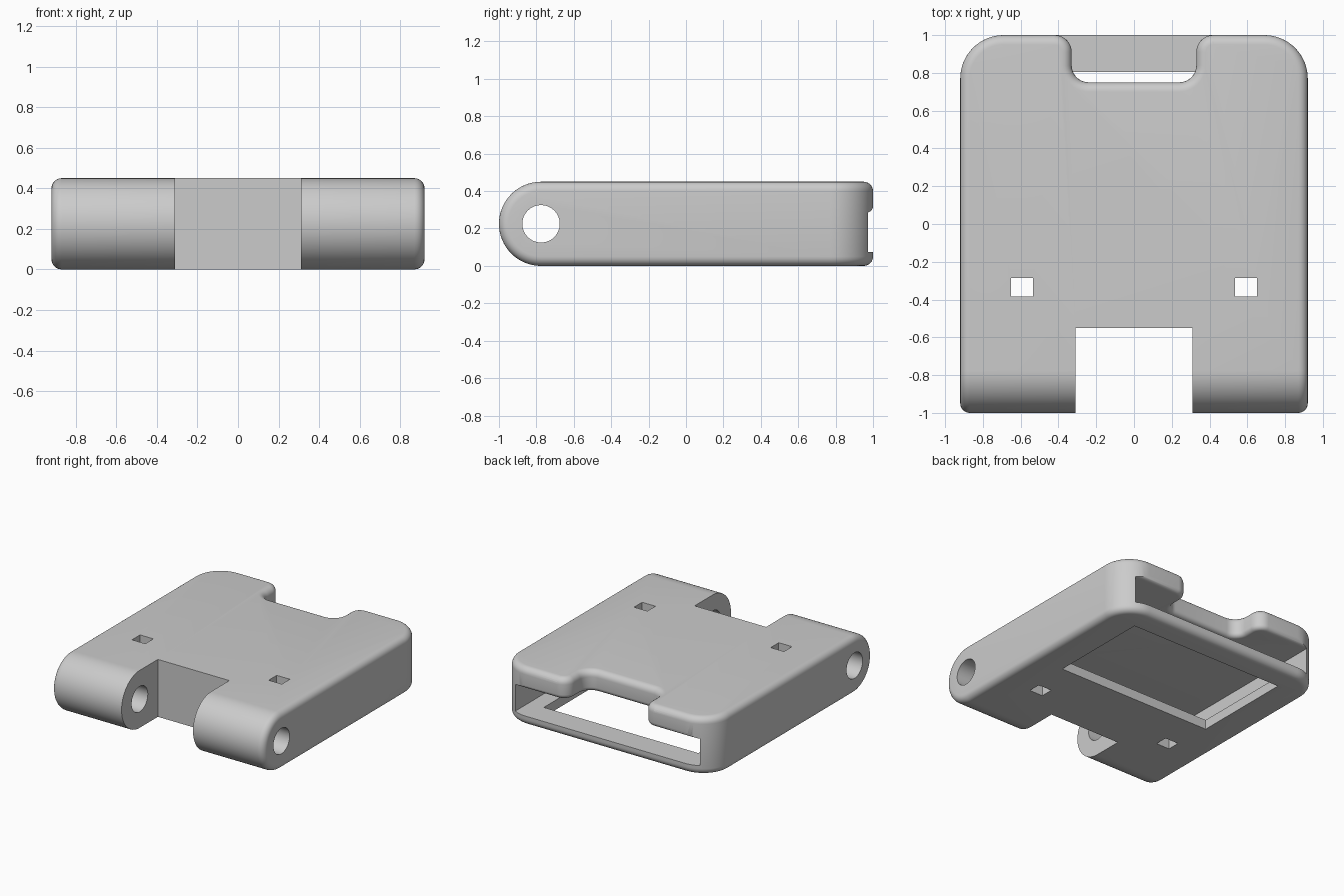
import bpy, bmesh
from math import sin, cos, pi, sqrt
from mathutils import Vector

cube = bpy.data.objects.get("Cube")
if cube:
    bpy.data.objects.remove(cube, do_unlink=True)

HALF_W, H = 0.92, 0.45
R = H / 2                      # hinge barrel radius
AXIS_Y = R - 1                 # hinge axis
FLOOR, CEILING = 0.075, 0.285  # pocket heights
EDGE, LIP = 0.05, 0.035        # edge roundings


def make_object(name, bm):
    bmesh.ops.recalc_face_normals(bm, faces=bm.faces)
    mesh = bpy.data.meshes.new(name)
    bm.to_mesh(mesh)
    bm.free()
    obj = bpy.data.objects.new(name, mesh)
    bpy.context.collection.objects.link(obj)
    return obj


def loft(rings):
    """Closed solid through rings of equal point count."""
    bm = bmesh.new()
    loops = [[bm.verts.new(p) for p in ring] for ring in rings]
    n = len(loops[0])
    for a, b in zip(loops, loops[1:]):
        for i in range(n):
            j = (i + 1) % n
            bm.faces.new((a[i], a[j], b[j], b[i]))
    bm.faces.new(loops[0])
    bm.faces.new(loops[-1])
    bmesh.ops.recalc_face_normals(bm, faces=bm.faces)
    return bm


def extrude_x(profile, half):
    """Extrude a (y, z) profile symmetrically along x."""
    return loft([[(x, y, z) for y, z in profile] for x in (-half, half)])


def box(x0, x1, y0, y1, z0, z1):
    return loft([[(x0, y0, z), (x1, y0, z), (x1, y1, z), (x0, y1, z)] for z in (z0, z1)])


def arc(cx, cy, r, a0, a1, n=10):
    return [(cx + r * cos(a0 + (a1 - a0) * i / n), cy + r * sin(a0 + (a1 - a0) * i / n))
            for i in range(n + 1)]


def bevel(bm, edges, offset, segments):
    bmesh.ops.bevel(bm, geom=edges, offset=offset, offset_type='OFFSET', segments=segments,
                    profile=0.5, affect='EDGES', clamp_overlap=False)


# Body: barrel-nosed slab with rounded back corners and softened outer edges
profile = arc(AXIS_Y, R, R, 1.5 * pi, 0.5 * pi, 32) + [(1, H), (1, 0)]
bm = extrude_x(profile, HALF_W)
corners = [e for e in bm.edges
           if all(v.co.y > 0.99 for v in e.verts)
           and abs(e.verts[0].co.z - e.verts[1].co.z) > 0.1]
bevel(bm, corners, 0.23, 16)
bm.normal_update()
bevel(bm, [e for e in bm.edges if e.calc_face_angle(0) > 0.6], EDGE, 6)
body = make_object("case_body", bm)

cutters = []


def cutter(name, bm):
    obj = make_object(name, bm)
    obj.hide_render = True
    cutters.append(obj)


# Pocket open at the back, its mouth rounded under the top plate
mouth = arc(1 - LIP, CEILING + LIP, LIP, 1.5 * pi, 2 * pi, 6)
cutter("pocket_cut", extrude_x(
    [(-0.45, FLOOR), (-0.45, CEILING)] + mouth
    + [(1.1, CEILING + LIP), (1.1, FLOOR)], 0.80))

# Hinge gap, pin hole, floor window and latch holes
cutter("hinge_gap_cut", box(-0.31, 0.31, -1.2, -0.55, -0.1, 0.6))
cutter("pin_hole_cut", extrude_x(arc(AXIS_Y, R, 0.1, 0, 2 * pi, 48)[:-1], 1.2))
cutter("window_cut", box(-0.67, 0.67, 0, 0.805, -0.1, 0.15))
for side in (-1, 1):
    x0, x1 = sorted((side * 0.535, side * 0.65))
    cutter("latch_hole_cut", box(x0, x1, -0.385, -0.285, -0.1, 0.6))


# Finger notch in the top plate, widening at its rounded rims
def notch_ring(z, d):
    r = 0.09
    half, back = 0.33, 0.75
    right = arc(half - r, back + r, r + d, -pi / 2, 0)
    right += arc(half + r, 1 - r, r - d, pi, pi / 2)
    right.append((half + r, 1.1))
    left = [(-x, y) for x, y in reversed(right)]
    return [(x, y, z) for x, y in right + left]


levels = [(0.2, LIP)]
for i in range(7):
    a = pi / 2 * i / 6
    levels.append((CEILING + LIP * (1 - cos(a)), LIP * (1 - sin(a))))
for i in range(7):
    a = pi / 2 * i / 6
    levels.append((H - EDGE * (1 - sin(a)), EDGE * (1 - cos(a))))
levels.append((0.55, EDGE))
cutter("finger_notch_cut", loft([notch_ring(z, d) for z, d in levels]))

# Carve everything out of the body
for c in cutters:
    mod = body.modifiers.new(c.name, 'BOOLEAN')
    mod.operation = 'DIFFERENCE'
    mod.solver = 'EXACT'
    mod.object = c
depsgraph = bpy.context.evaluated_depsgraph_get()
carved = bpy.data.meshes.new_from_object(body.evaluated_get(depsgraph))
body.modifiers.clear()
body.data = carved
for c in cutters:
    bpy.data.objects.remove(c, do_unlink=True)

# Plain grey plastic
mat = bpy.data.materials.new("plain grey")
mat.use_nodes = True
grey = (0.6, 0.6, 0.6, 1)
mat.diffuse_color = grey
mat.node_tree.nodes["Principled BSDF"].inputs["Base Color"].default_value = grey
body.data.materials.clear()
body.data.materials.append(mat)

bpy.ops.object.select_all(action='DESELECT')
body.select_set(True)
bpy.context.view_layer.objects.active = body
bpy.ops.object.shade_smooth_by_angle(angle=0.55)
